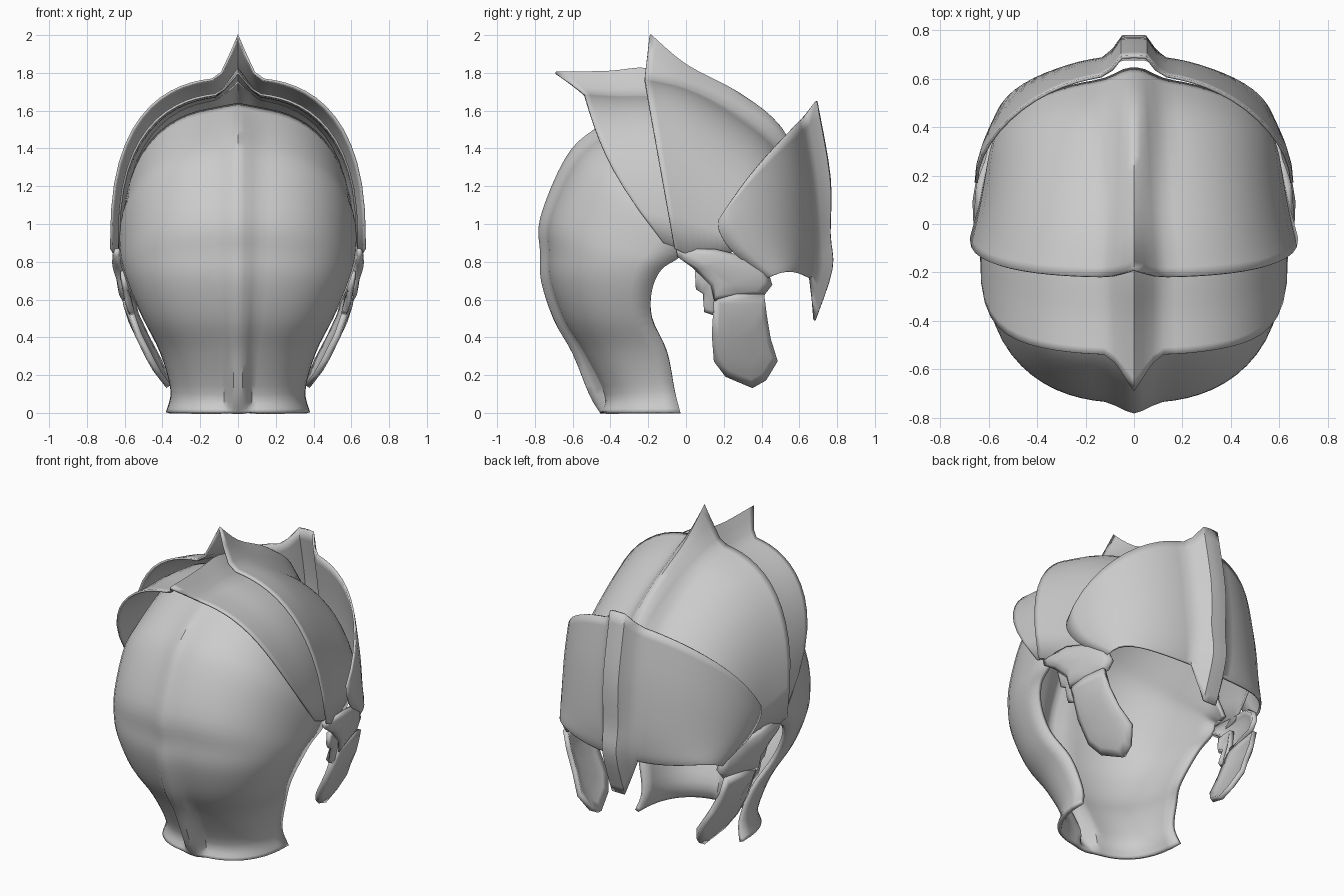
import bpy, bmesh, math

if "Cube" in bpy.data.objects:
    bpy.data.objects.remove(bpy.data.objects["Cube"])


def finish(name, bm, thick, mirror=False):
    me = bpy.data.meshes.new(name)
    bm.to_mesh(me)
    bm.free()
    ob = bpy.data.objects.new(name, me)
    bpy.context.collection.objects.link(ob)
    bpy.ops.object.select_all(action='DESELECT')
    ob.select_set(True)
    bpy.context.view_layer.objects.active = ob
    bpy.ops.object.shade_smooth_by_angle(angle=math.radians(45))
    if mirror:
        ob.modifiers.new("mirror", 'MIRROR')
    s = ob.modifiers.new("thickness", 'SOLIDIFY')
    s.thickness, s.offset = thick, 0
    return ob


def spline(rows, per=4):
    """Smooth curve through the row settings."""
    out = []
    for i in range(len(rows) - 1):
        a, b, c, d = (rows[max(i - 1, 0)], rows[i], rows[i + 1], rows[min(i + 2, len(rows) - 1)])
        for k in range(per):
            t = k / per
            out.append([0.5 * (2 * q + (r - p) * t + (2 * p - 5 * q + 4 * r - s) * t * t
                               + (3 * q - p - 3 * r + s) * t ** 3) for p, q, r, s in zip(a, b, c, d)])
    return out + [list(rows[-1])]


def shell(name, rows, squareness, ridge_w, flat, thick, power=1.3, bow0=(0, 0), bow1=(0, 0), steps=16):
    """Each row: centre y, z | side half-width, y, z | ridge offset y, z.
    Paired settings run from first to last row; bow bends the first and last edges in y, z."""
    bm = bmesh.new()
    grid = []
    lines = spline(rows)
    for i, (yc, zc, w, ye, ze, dy, dz) in enumerate(lines):
        f = i / (len(lines) - 1)
        n, rw, fl = (p[0] + (p[1] - p[0]) * f for p in (squareness, ridge_w, flat))
        by, bz = (bow0[k] * (1 - f) ** 2 + bow1[k] * f ** 2 for k in (0, 1))
        line = []
        for j in range(-steps, steps + 1):
            t = (abs(j) / steps) ** 1.5 * math.pi / 2
            x = w * math.sin(t) ** (2 / n)
            c = max(math.cos(t), 0) ** (2 / n)
            k = min(1, max(0, (rw - x) / (rw - fl))) ** power
            b = math.sin(math.pi * c)
            line.append(bm.verts.new((math.copysign(x, j), ye + (yc - ye) * c + dy * k + by * b,
                                      ze + (zc - ze) * c + dz * k + bz * b)))
        grid.append(line)
    for a, b in zip(grid, grid[1:]):
        for j in range(2 * steps):
            bm.faces.new((a[j], a[j + 1], b[j + 1], b[j]))
    return finish(name, bm, thick)


def plate(name, outline, x_of, bulge, thick):
    """Bulged side plate from a y,z outline, mirrored to both sides."""
    bm = bmesh.new()
    cy = sum(p[0] for p in outline) / len(outline)
    cz = sum(p[1] for p in outline) / len(outline)
    rings = []
    for s, h in ((1, 0), (0.8, 0.65), (0.45, 1)):
        ring = []
        for y, z in outline:
            y, z = cy + (y - cy) * s, cz + (z - cz) * s
            ring.append(bm.verts.new((x_of(y, z) + bulge * h, y, z)))
        rings.append(ring)
    m = len(outline)
    for a, b in zip(rings, rings[1:]):
        for i in range(m):
            bm.faces.new((a[i], a[(i + 1) % m], b[(i + 1) % m], b[i]))
    bm.faces.new(rings[-1])
    return finish(name, bm, thick, True)


# Back bowl with neck flare
shell("back_bowl", [
    (-.44, 0, .37, -.03, 0, 0, 0),
    (-.42, .10, .345, -.06, .12, -.08, 0),
    (-.53, .32, .40, -.10, .32, -.06, 0),
    (-.64, .50, .49, -.18, .50, -.05, 0),
    (-.71, .70, .56, -.18, .65, -.045, 0),
    (-.72, .85, .60, -.13, .76, -.04, 0),
    (-.715, 1.03, .615, -.04, .82, -.045, 0),
    (-.59, 1.31, .62, 0, .88, -.04, .03),
    (-.45, 1.45, .61, .05, .88, -.03, .04),
    (-.20, 1.61, .60, .10, .88, 0, .02)], (2.5, 2.5), (.06, .15), (.035, 0), .025)

# Rear crown plate with swept-back point
shell("rear_crown", [
    (-.54, 1.69, .63, -.12, .90, -.15, .11),
    (-.38, 1.68, .63, -.06, .88, -.03, .125),
    (-.20, 1.68, .625, -.02, .87, 0, .14),
    (0, 1.66, .61, .05, .87, 0, .09)], (2.5, 2.5), (.11, .13), (0, 0), .012, bow0=(-.06, 0))

# Front crown plate with raised peak
shell("front_crown", [
    (-.22, 1.77, .672, -.06, .87, .03, .23),
    (0, 1.72, .64, .06, .82, 0, .12),
    (.25, 1.59, .615, .17, .82, .03, .10),
    (.47, 1.42, .60, .24, .85, .03, .09),
    (.60, 1.20, .585, .29, .88, .04, .03)], (2.6, 2.0), (.11, .14), (0, .03), .012)

# Brow visor with nose guard
shell("brow_visor", [
    (.62, 1.56, .65, .17, 1.02, .07, .09),
    (.67, 1.25, .65, .18, .95, .09, 0),
    (.69, .95, .625, .25, .85, .07, 0),
    (.68, .78, .58, .38, .75, .09, -.02),
    (.66, .71, .56, .43, .715, .02, -.22)], (2.1, 2.1), (.11, .11), (.05, .05), .012, 1,
    bow0=(-.03, 0), bow1=(0, .035))

# Ear plate, hinge and cheek guard
plate("ear_plate", [(-.05, .87), (.15, .86), (.32, .82), (.43, .74), (.45, .68), (.41, .63),
                    (.28, .62), (.15, .60), (.14, .68), (.04, .78), (-.04, .83)],
      lambda y, z: .605 + (z - .6) * .11 - max(0, y - .12) * .23, .025, .03)
plate("ear_hinge", [(.05, .75), (.06, .66), (.10, .64), (.10, .54), (.15, .52), (.17, .65), (.16, .76)],
      lambda y, z: .56 + (z - .52) * .2, .01, .03)
plate("cheek_guard", [(.15, .63), (.14, .42), (.15, .28), (.21, .20), (.35, .14), (.42, .18),
                      (.48, .28), (.44, .40), (.42, .52), (.41, .63)],
      lambda y, z: .375 + (z - .14) * .48 - max(0, z - .5) * .2 - (y - .28) * .12, .02, .03)
